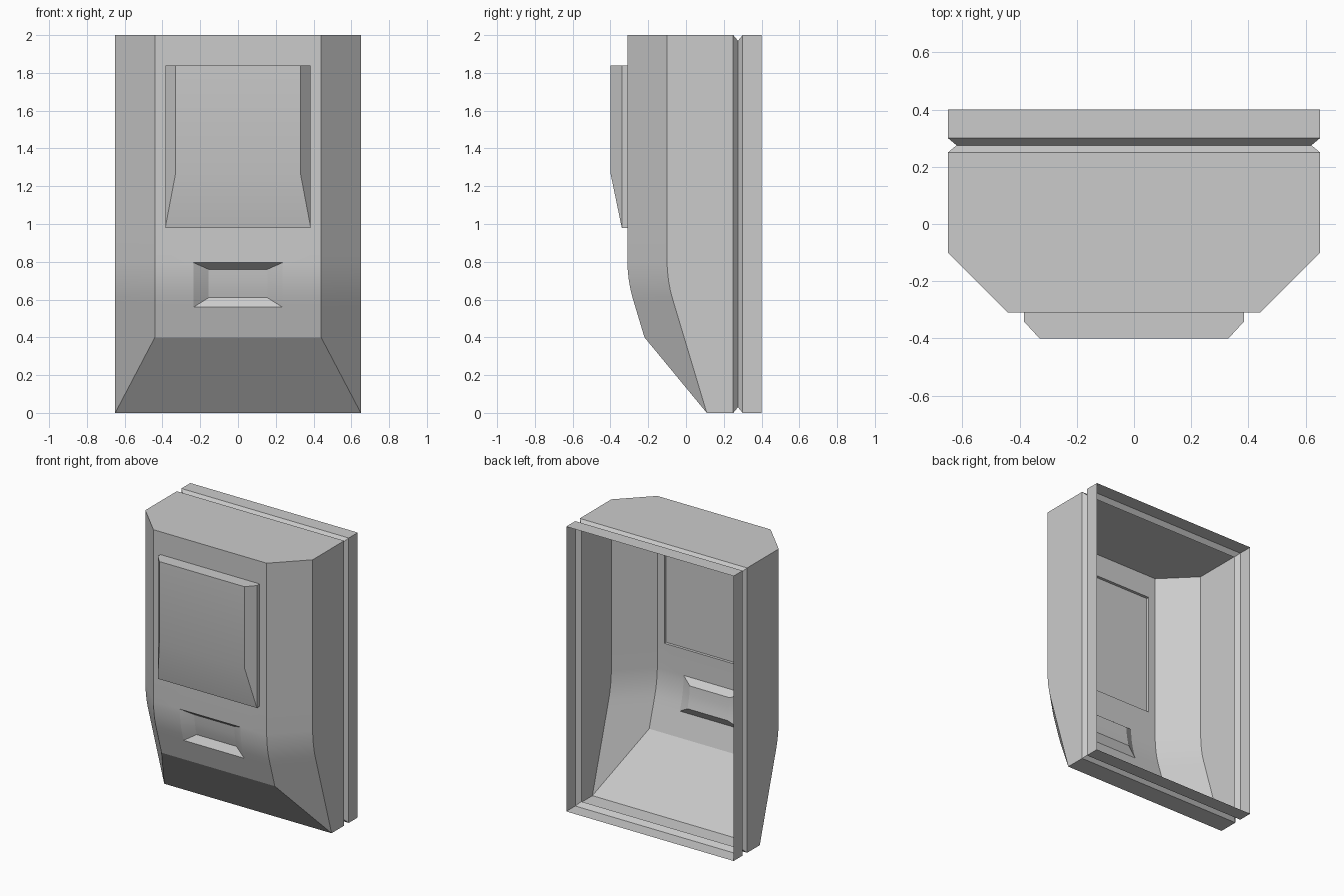
import bpy, bmesh

if "Cube" in bpy.data.objects:
    bpy.data.objects.remove(bpy.data.objects["Cube"])

W, F = 0.65, 0.44          # half widths: body, flat front
Z_ROWS = [0.4, 0.56, 0.61, 0.65, 0.7, 0.76, 0.795, 0.98, 1.84, 2.0]
SCREEN = 0.385             # half width of the screen housing
SLOT, SLOT_IN = 0.235, 0.155


def front_y(z):
    """Front profile: vertical, curved at 0.6-0.8, then straight and leaning back."""
    if z >= 0.79:
        return -0.31
    if z >= 0.6:
        return -0.31 + 0.75 * (0.8 - z) ** 2
    return -0.28 + 0.3 * (0.6 - z)


def make(name, faces):
    """Mesh object from a list of polygons, welded and shaded by angle."""
    bm = bmesh.new()
    for pts in faces:
        bm.faces.new([bm.verts.new(p) for p in pts])
    bmesh.ops.remove_doubles(bm, verts=bm.verts, dist=1e-4)
    bmesh.ops.recalc_face_normals(bm, faces=bm.faces)
    me = bpy.data.meshes.new(name)
    bm.to_mesh(me)
    bm.free()
    ob = bpy.data.objects.new(name, me)
    bpy.context.collection.objects.link(ob)
    bpy.ops.object.select_all(action='DESELECT')
    ob.select_set(True)
    bpy.context.view_layer.objects.active = ob
    bpy.ops.object.shade_smooth_by_angle(angle=0.35)
    return ob


def mirrored(pts):
    return [(-x, y, z) for x, y, z in reversed(pts)]


def quad_ring(a, b):
    """Quads joining two closed loops."""
    n = len(a)
    return [[a[i], a[(i + 1) % n], b[(i + 1) % n], b[i]] for i in range(n)]


def rect(w, z0, z1, y):
    return [(-w, y, z0), (w, y, z0), (w, y, z1), (-w, y, z1)]


# Front wall, with openings for the screen and the slot
body = []
xs = [-F, -SCREEN, -SLOT, SLOT, SCREEN, F]
for z0, z1 in zip(Z_ROWS, Z_ROWS[1:]):
    y0, y1 = front_y(z0), front_y(z1)
    for a, b in zip(xs, xs[1:]):
        mid = abs(a + b) / 2
        if z0 == 0.98 and mid < SCREEN:
            continue
        if 0.56 <= z0 < 0.795 and mid < SLOT:
            continue
        body.append([(a, y0, z0), (b, y0, z0), (b, y1, z1), (a, y1, z1)])
    # Chamfered corners and side walls
    for f in ([(F, y0, z0), (W, y0 + 0.21, z0), (W, y1 + 0.21, z1), (F, y1, z1)],
              [(W, y0 + 0.21, z0), (W, 0.25, z0), (W, 0.25, z1), (W, y1 + 0.21, z1)]):
        body += [f, mirrored(f)]

# Slanted foot and lower side walls
yf = front_y(0.4)
body.append([(-W, 0.11, 0), (W, 0.11, 0)] + [(x, yf, 0.4) for x in reversed(xs)])
for f in ([(F, yf, 0.4), (W, 0.11, 0), (W, yf + 0.21, 0.4)],
          [(W, yf + 0.21, 0.4), (W, 0.11, 0), (W, 0.25, 0), (W, 0.25, 0.4)]):
    body += [f, mirrored(f)]

# Bottom and top walls
body.append([(-W, 0.25, 0), (W, 0.25, 0), (W, 0.11, 0), (-W, 0.11, 0)])
body.append([(-W, 0.25, 2), (-W, -0.10, 2)] + [(x, -0.31, 2) for x in xs]
            + [(W, -0.10, 2), (W, 0.25, 2)])

# Grooved rear rim, open at the back
loops = [rect(W - d, d, 2 - d, y)
         for y, d in ((0.25, 0), (0.275, 0.03), (0.30, 0), (0.40, 0))]
for a, b in zip(loops, loops[1:]):
    body += quad_ring(a, b)

# Recessed slot: its floor follows the curved front
DEPTH = 0.045
inner = [z for z in Z_ROWS if 0.6 < z < 0.77]
for z0, z1 in zip(inner, inner[1:]):
    y0, y1 = front_y(z0) + DEPTH, front_y(z1) + DEPTH
    body.append([(-SLOT_IN, y0, z0), (SLOT_IN, y0, z0), (SLOT_IN, y1, z1), (-SLOT_IN, y1, z1)])
side = [(SLOT, front_y(z), z) for z in Z_ROWS if 0.55 < z < 0.8]
side += [(SLOT_IN, front_y(z) + DEPTH, z) for z in reversed(inner)]
n = len(inner)
rim, floor = side[:n + 2], side[n + 2:][::-1]
cheeks = [[rim[0], rim[1], floor[0]], [rim[-2], rim[-1], floor[-1]]]
cheeks += [[rim[i + 1], rim[i + 2], floor[i + 1], floor[i]] for i in range(n - 1)]
for f in cheeks:
    body += [f, mirrored(f)]
for o, i in ((rim[0], floor[0]), (rim[-1], floor[-1])):
    body.append([o, i, (-i[0], i[1], i[2]), (-o[0], o[1], o[2])])
make("cabinet_shell", body)

# Screen housing: vertical edge, chamfered sides, sloping lower face
S, Z0, Z1, ZS, YE, YF, SI = SCREEN, 0.98, 1.84, 1.27, -0.34, -0.40, 0.33
housing = quad_ring(rect(S, Z0, Z1, -0.31), rect(S, Z0, Z1, YE))
housing.append(rect(SI, ZS, Z1, YF))
housing.append([(-S, YE, Z0), (S, YE, Z0), (SI, YF, ZS), (-SI, YF, ZS)])
housing.append([(-S, YE, Z1), (-SI, YF, Z1), (SI, YF, Z1), (S, YE, Z1)])
cham = [(S, YE, Z0), (S, YE, Z1), (SI, YF, Z1), (SI, YF, ZS)]
housing += [cham, mirrored(cham)]
make("screen_housing", housing)

# Flat panel closing the housing from the inside
make("screen_back_panel", [rect(S, Z0, Z1, -0.33)])
